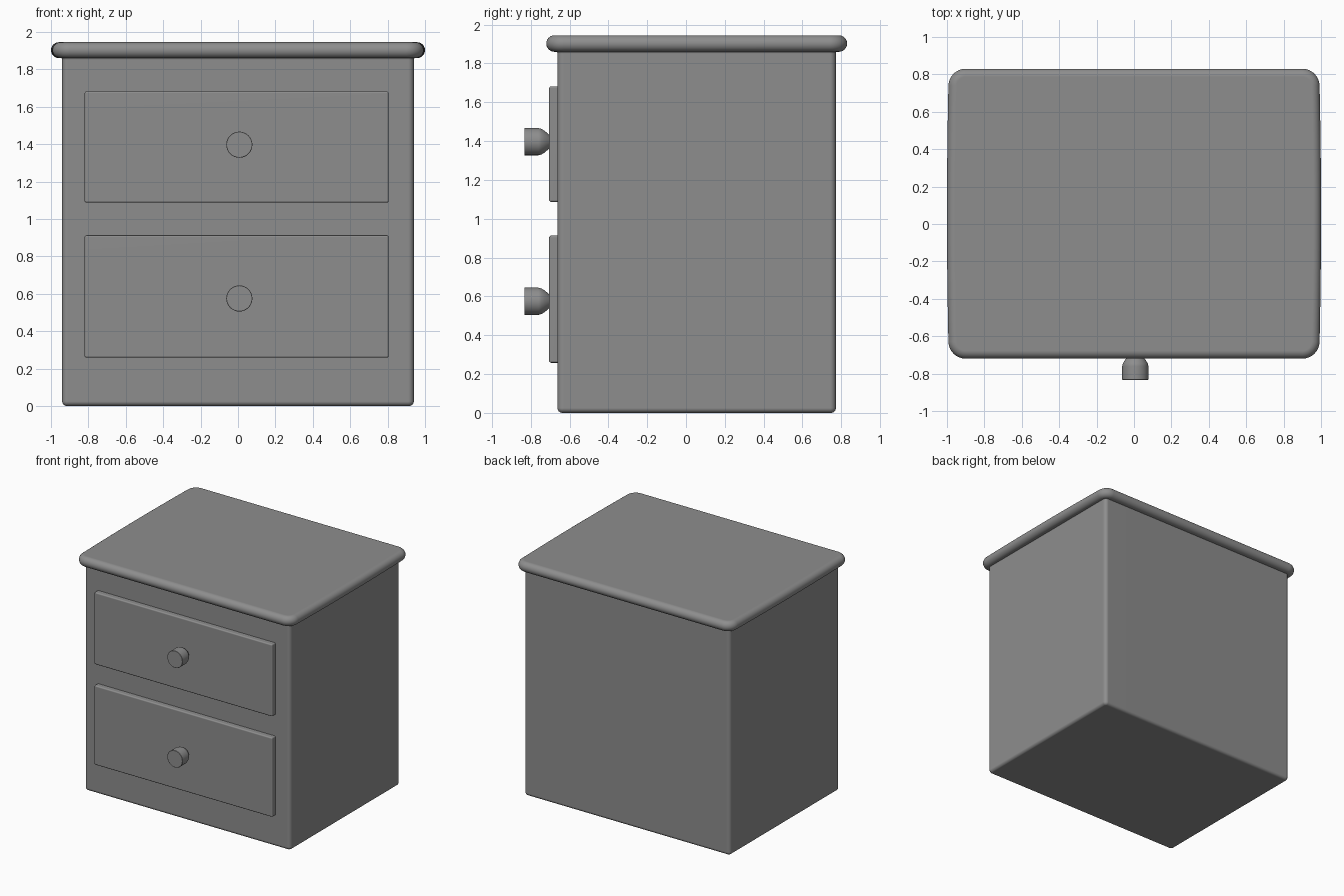
import bpy, bmesh
from math import sin, cos, pi, radians

if "Cube" in bpy.data.objects:
    bpy.data.objects.remove(bpy.data.objects["Cube"])

CY = 0.055  # depth centre shared by carcass and top

# Dark grey finish shared by every part
finish_mat = bpy.data.materials.new("dark_grey")
finish_mat.diffuse_color = (0.27, 0.27, 0.27, 1)
finish_mat.use_nodes = True
finish_mat.node_tree.nodes["Principled BSDF"].inputs["Base Color"].default_value = finish_mat.diffuse_color


def finish(bm, name, angle=40):
    bmesh.ops.recalc_face_normals(bm, faces=bm.faces)
    mesh = bpy.data.meshes.new(name)
    bm.to_mesh(mesh)
    bm.free()
    mesh.materials.append(finish_mat)
    ob = bpy.data.objects.new(name, mesh)
    bpy.context.collection.objects.link(ob)
    bpy.ops.object.select_all(action='DESELECT')
    bpy.context.view_layer.objects.active = ob
    ob.select_set(True)
    bpy.ops.object.shade_smooth_by_angle(angle=radians(angle))
    # Keep the large panels flat-looking next to their rounded edges
    wn = ob.modifiers.new("weighted_normals", 'WEIGHTED_NORMAL')
    wn.keep_sharp = True
    return ob


def outline(hx, hy, r, bow=0.0, seg=8, side=10):
    """Rounded rectangle, counter-clockwise, with sides optionally bowed outwards."""
    corners = []
    for k, (sx, sy) in enumerate([(1, 1), (-1, 1), (-1, -1), (1, -1)]):
        for i in range(seg + 1):
            a = pi / 2 * (k + i / seg)
            corners.append((sx * (hx - r) + r * cos(a), sy * (hy - r) + r * sin(a)))
    pts = []
    for i, p in enumerate(corners):
        pts.append(p)
        if i % (seg + 1) == seg:
            q = corners[(i + 1) % len(corners)]
            pts += [(p[0] + (q[0] - p[0]) * t / side, p[1] + (q[1] - p[1]) * t / side)
                    for t in range(1, side)]
    return [(x * (1 - bow * (y / hy) ** 2), y + CY) for x, y in pts]


def loft(name, hx, hy, r, profile, bow=0.0):
    """Stack outlines; profile holds (inset, z) pairs from bottom to top."""
    bm = bmesh.new()
    rings = [[bm.verts.new((x, y, z)) for x, y in outline(hx - d, hy - d, r - d, bow)]
             for d, z in profile]
    n = len(rings[0])
    for lo, hi in zip(rings, rings[1:]):
        for i in range(n):
            j = (i + 1) % n
            bm.faces.new((lo[i], lo[j], hi[j], hi[i]))
    bm.faces.new(rings[0][::-1])
    bm.faces.new(rings[-1])
    return finish(bm, name)


def quarter(n=6):
    return [i * pi / 2 / n for i in range(n + 1)]


# Carcass: softened bottom edge, small cove flaring under the top
b, c = 0.025, 0.02
body = [(b * (1 - sin(a)), b * (1 - cos(a))) for a in quarter()]
body += [(-c * (1 - cos(a)), 1.85 + c * sin(a)) for a in quarter()]
loft("cabinet_body", 0.94, 0.717, 0.03, body)

# Top board: bullnose edge, rounded and slightly bowed plan
h = 0.0425
board = [(h * (1 - cos(a)), 1.9025 + h * sin(a))
         for a in [-pi / 2 + i * pi / 12 for i in range(13)]]
loft("top_board", 1.0, 0.775, 0.09, board, bow=0.01)


def drawer_front(name, z0, z1):
    bm = bmesh.new()
    bmesh.ops.create_cube(bm, size=1)
    x0, x1, y0, y1 = -0.82, 0.805, -0.705, -0.60
    for v in bm.verts:
        v.co.x = x1 if v.co.x > 0 else x0
        v.co.y = y1 if v.co.y > 0 else y0
        v.co.z = z1 if v.co.z > 0 else z0
    bmesh.ops.bevel(bm, geom=bm.edges[:], offset=0.01, segments=3,
                    profile=0.5, affect='EDGES')
    finish(bm, name)


def knob(name, z):
    # Lathe around the y axis: (radius, y) from the flat face back to the drawer
    prof = [(0, -0.833), (0.068, -0.833), (0.07, -0.831), (0.07, -0.76), (0.066, -0.745),
            (0.056, -0.728), (0.042, -0.712), (0.03, -0.70), (0.03, -0.68), (0, -0.68)]
    bm = bmesh.new()
    vs = [bm.verts.new((0.007 + r, y, z)) for r, y in prof]
    es = [bm.edges.new(p) for p in zip(vs, vs[1:])]
    bmesh.ops.spin(bm, geom=vs + es, cent=(0.007, 0, z), axis=(0, 1, 0),
                   angle=2 * pi, steps=32)
    bmesh.ops.remove_doubles(bm, verts=bm.verts, dist=1e-4)
    finish(bm, name)


# Two drawers with a knob each
for label, z0, z1, zk in [("upper", 1.087, 1.682, 1.397), ("lower", 0.258, 0.913, 0.575)]:
    drawer_front(label + "_drawer_front", z0, z1)
    knob(label + "_drawer_knob", zk)
